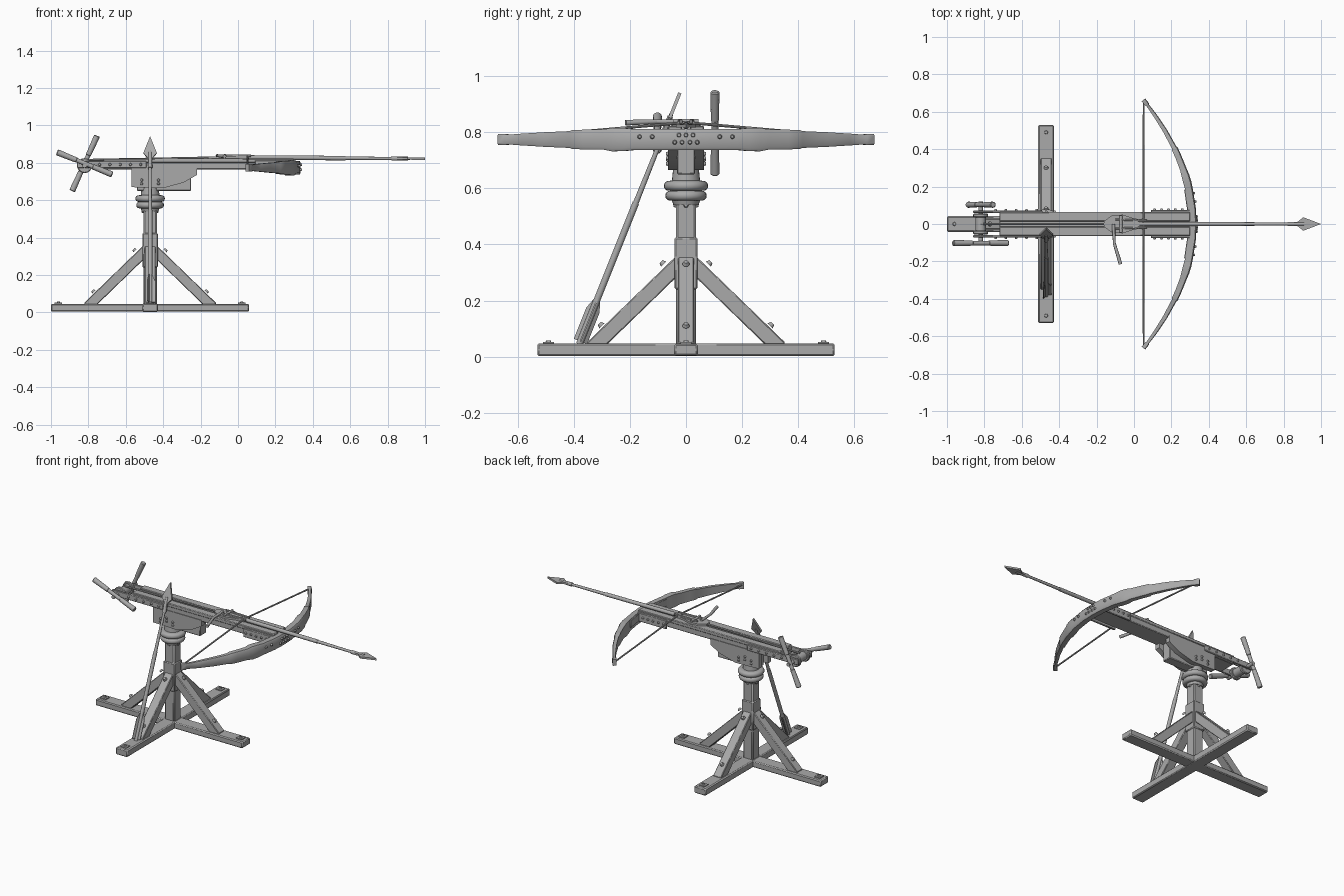
import bpy, bmesh, math
from mathutils import Vector, Matrix

if "Cube" in bpy.data.objects:
    bpy.data.objects.remove(bpy.data.objects["Cube"])

grey = bpy.data.materials.new("plain grey")
grey.use_nodes = True
COLOUR = (0.4, 0.4, 0.4, 1)
grey.diffuse_color = COLOUR
grey.node_tree.nodes["Principled BSDF"].inputs["Base Color"].default_value = COLOUR

PX = -0.47          # pedestal centre
V = Vector


def finish(name, bm, bevel=0):
    bmesh.ops.recalc_face_normals(bm, faces=bm.faces)
    mesh = bpy.data.meshes.new(name)
    bm.to_mesh(mesh)
    bm.free()
    ob = bpy.data.objects.new(name, mesh)
    bpy.context.collection.objects.link(ob)
    mesh.materials.append(grey)
    if bevel:
        mod = ob.modifiers.new("bevel", 'BEVEL')
        mod.width, mod.segments = bevel, 1
    bpy.ops.object.select_all(action='DESELECT')
    ob.select_set(True)
    bpy.context.view_layer.objects.active = ob
    bpy.ops.object.shade_smooth_by_angle(angle=math.radians(35))
    return ob


def box(name, lo, hi, bevel=0.004):
    lo, hi = V(lo), V(hi)
    bm = bmesh.new()
    bmesh.ops.create_cube(bm, size=1, matrix=Matrix.Translation((lo + hi) / 2)
                          @ Matrix.Diagonal((*(hi - lo), 1)))
    return finish(name, bm, bevel)


def along(p, q):
    p, q = V(p), V(q)
    return Matrix.Translation((p + q) / 2) @ (q - p).to_track_quat('Z', 'Y').to_matrix().to_4x4()


def beam(name, p, q, w, h, bevel=0.004):
    bm = bmesh.new()
    bmesh.ops.create_cube(bm, size=1, matrix=along(p, q) @ Matrix.Diagonal((w, h, (V(q) - V(p)).length, 1)))
    return finish(name, bm, bevel)


def rod(name, p, q, r, r2=None, sides=12, bevel=0):
    bm = bmesh.new()
    bmesh.ops.create_cone(bm, cap_ends=True, segments=sides, radius1=r, radius2=r if r2 is None else r2,
                          depth=(V(q) - V(p)).length, matrix=along(p, q))
    return finish(name, bm, bevel)


def stud(name, p, direction, r=0.009):
    d = V(direction)
    rod(name, V(p) - d * 0.004, V(p) + d * 0.008, r, r * 0.6, 10)


def plate(name, outline, matrix, thick):
    """Extruded flat outline, centred on its own plane."""
    bm = bmesh.new()
    face = bm.faces.new([bm.verts.new((x, y, -thick / 2)) for x, y in outline])
    new = bmesh.ops.extrude_face_region(bm, geom=[face])["geom"]
    bmesh.ops.translate(bm, verts=[v for v in new if isinstance(v, bmesh.types.BMVert)], vec=(0, 0, thick))
    bm.transform(matrix)
    return finish(name, bm)


def lathe(name, profile, sides=24):
    """Profile of (radius, z) spun about the pedestal axis."""
    bm = bmesh.new()
    vs = [bm.verts.new((PX + r, 0, z)) for r, z in profile]
    edges = [bm.edges.new(e) for e in zip(vs, vs[1:])]
    bmesh.ops.spin(bm, geom=vs + edges, cent=(PX, 0, 0), axis=(0, 0, 1), angle=math.tau, steps=sides)
    bmesh.ops.remove_doubles(bm, verts=bm.verts, dist=0.0005)
    return finish(name, bm)


# Crossed base
box("base_beam_long", (PX - 0.53, -0.042, 0.004), (PX + 0.53, 0.042, 0.046), 0.006)
box("base_beam_cross", (PX - 0.042, -0.53, 0.002), (PX + 0.042, 0.53, 0.048), 0.006)

# Post, collar and four braces with their fixings
box("post", (PX - 0.036, -0.036, 0.04), (PX + 0.036, 0.036, 0.56), 0.008)
box("post_collar", (PX - 0.041, -0.041, 0.24), (PX + 0.041, 0.041, 0.425), 0.005)
for i in range(4):
    d = V((math.cos(i * math.pi / 2), math.sin(i * math.pi / 2), 0)).to_tuple(3)
    d = V(d)
    c, up = V((PX, 0, 0)), V((0, 0, 1))
    beam("brace", c + d * 0.335 + up * 0.03, c + d * 0.01 + up * 0.345, 0.058, 0.055)
    for r, z in ((0.29, 0.10), (0.07, 0.32)):
        n = (d + up).normalized()
        stud("brace_bolt", c + d * r + up * z + n * 0.018, n, 0.013)
    end = c + d * 0.49 + up * 0.05
    box("base_bolt_plate", end - V((0.02, 0.02, 0.006)), end + V((0.02, 0.02, 0.003)), 0)
    stud("base_bolt", end, up, 0.013)
    stud("post_bolt", c + d * 0.037 + up * 0.54, d, 0.01)

# Swivel: two rounded rings and a neck
rings = [(0, 0.54), (0.045, 0.54), (0.05, 0.556)]
for z, r in ((0.574, 0.074), (0.609, 0.079)):
    rings += [(r - 0.017 + 0.017 * math.cos(a), z + 0.0175 * math.sin(a))
              for a in [math.pi * (k / 8 - 0.5) for k in range(9)]]
rings += [(0.05, 0.628), (0.045, 0.68), (0, 0.68)]
lathe("swivel", rings)

# Yoke cheeks carrying the stock
cheek = [(-0.57, 0.775), (-0.57, 0.67), (-0.4, 0.665), (-0.29, 0.695), (-0.22, 0.735), (-0.22, 0.775)]
stand = Matrix.Rotation(math.pi / 2, 4, 'X')
for s in (-1, 1):
    plate("yoke_cheek", cheek, Matrix.Translation((0, s * 0.047, 0)) @ stand, 0.034)
    for x in (-0.515, -0.47, -0.425):
        for z in (0.688, 0.708):
            stud("yoke_bolt", (x, s * 0.064, z if x != PX else z + 0.015), (0, s, 0))
box("yoke_core", (-0.54, -0.032, 0.65), (-0.25, 0.032, 0.77))

# Stock with a channel between two top rails
box("stock", (-0.72, -0.06, 0.765), (0.31, 0.06, 0.808))
for s in (-1, 1):
    box("stock_rail", (-0.72, min(s * 0.014, s * 0.064), 0.8), (0.3, max(s * 0.014, s * 0.064), 0.823))
    # Rear iron arms that hold the winch
    box("winch_arm", (-0.86, s * 0.066 - 0.006, 0.772), (-0.49, s * 0.066 + 0.006, 0.81), 0.003)
    for k in range(5):
        stud("arm_bolt", (-0.74 + k * 0.055, s * 0.072, 0.791), (0, s, 0))
    # Front irons with a flange against the bow
    box("bow_iron", (0.09, s * 0.069 - 0.007, 0.755), (0.3, s * 0.069 + 0.007, 0.812), 0.003)
    beam("bow_flange", (0.292, s * 0.07, 0.783), (0.275, s * 0.185, 0.783), 0.014, 0.05, 0.003)
    for k in range(5):
        stud("iron_bolt", (0.11 + k * 0.037, s * 0.076, 0.785), (0, s, 0))

# Winch drum, axle and offset crank bars
WX, WZ = -0.82, 0.785
rod("winch_axle", (WX, -0.115, WZ), (WX, 0.12, WZ), 0.012)
rod("winch_drum", (WX, -0.045, WZ), (WX, 0.045, WZ), 0.028, sides=16)
for s in (-1, 1):
    rod("drum_rim", (WX, s * 0.035, WZ), (WX, s * 0.055, WZ), 0.04, sides=16, bevel=0.004)
for y, dx, dz in ((-0.102, 0.148, -0.06), (0.103, 0.067, 0.148)):
    a, b = V((WX - dx, y, WZ + 0.012 - dz)), V((WX + dx, y, WZ + 0.012 + dz))
    rod("crank_bar", a, b, 0.012)
    for e, f in ((a, b), (b, a)):
        rod("crank_grip", e, e.lerp(f, 0.36), 0.0165, 0.014, bevel=0.004)

# Bow: tapered limbs lofted along a shallow curve, with bound swellings
half = [(0, 0.037, 0.02), (0.08, 0.037, 0.02), (0.18, 0.037, 0.02), (0.22, 0.041, 0.022), (0.26, 0.042, 0.021),
        (0.29, 0.036, 0.018), (0.36, 0.035, 0.017), (0.4, 0.034, 0.017), (0.41, 0.03, 0.013),
        (0.5, 0.026, 0.012), (0.58, 0.021, 0.01), (0.635, 0.017, 0.008), (0.64, 0.02, 0.012), (0.664, 0.02, 0.012)]


def bow_x(y):
    return 0.315 - 0.6 * y * y


bm = bmesh.new()
loops = []
for y, h, t in [(-y, h, t) for y, h, t in half[:0:-1]] + half:
    n = V((1, 1.2 * y, 0)).normalized() * t
    mid = V((bow_x(y), y, 0.774))
    loops.append([bm.verts.new(mid + n * a + V((0, 0, h * b)))
                  for a, b in ((1, 0.75), (0.7, 1), (-1, 1), (-1, -1), (0.7, -1), (1, -0.75))])
for p, q in zip(loops, loops[1:]):
    for k in range(6):
        bm.faces.new((p[k - 1], p[k], q[k], q[k - 1]))
bm.faces.new(loops[0])
bm.faces.new(loops[-1])
finish("bow", bm)
for y, z in ((0, 0.79), (0.025, 0.79), (0.04, 0.764), (0.014, 0.764), (0.12, 0.784), (0.165, 0.784)):
    for s in ((-1, 1) if y else (1,)):
        stud("bow_bolt", (bow_x(y) + 0.02, s * y, z), (1, 0, 0))

# Bowstring and the winch rope
for s in (-1, 1):
    rod("bowstring", (0.052, s * 0.655, 0.778), (0.05, s * 0.02, 0.833), 0.005, sides=8)
    rod("string_loop", (0.05, s * 0.648, 0.776), (0.064, s * 0.656, 0.776), 0.012, sides=8)
rod("bowstring_centre", (0.05, -0.03, 0.833), (0.05, 0.03, 0.833), 0.007, sides=8)
rod("winch_rope", (WX, 0, 0.815), (-0.14, 0, 0.828), 0.006, sides=8)

# Trigger block, claws and bent lever
claw = [(-0.16, 0.015), (-0.12, 0.045), (-0.06, 0.05), (0, 0.03), (0.06, 0.022),
        (0.06, -0.022), (0, -0.03), (-0.06, -0.05), (-0.12, -0.045), (-0.16, -0.015)]
plate("trigger_block", claw, Matrix.Translation((0, 0, 0.827)), 0.016)
for s in (-1, 1):
    beam("trigger_claw", (-0.1, s * 0.024, 0.838), (0.07, s * 0.018, 0.838), 0.01, 0.014, 0.002)
rod("trigger_pin", (-0.07, -0.045, 0.84), (-0.07, 0.045, 0.84), 0.008)
rod("lever_arm", (-0.11, 0, 0.838), (-0.105, -0.11, 0.838), 0.009, 0.007)
rod("lever_handle", (-0.105, -0.105, 0.838), (-0.072, -0.215, 0.834), 0.008, 0.01)

# Bolts: one loaded, one leaning against the stock
HEAD = [(0, 0), (-0.095, 0.036), (-0.125, 0.012), (-0.155, 0.01),
        (-0.155, -0.01), (-0.125, -0.012), (-0.095, -0.036)]


def missile(name, tail, tip, side, vanes):
    tail, tip, side = V(tail), V(tip), V(side)
    d = (tip - tail).normalized()
    n = d.cross(side)
    frame = Matrix((d, side, n)).transposed().to_4x4()
    neck = tip - d * 0.13
    rod(name + "_shaft", tail, tail.lerp(neck, 0.65), 0.012, 0.012)
    rod(name + "_foreshaft", tail.lerp(neck, 0.64), neck + d * 0.05, 0.01, 0.007)
    rod(name + "_socket", neck - d * 0.05, neck + d * 0.04, 0.012, 0.01)
    plate(name + "_head", HEAD, Matrix.Translation(tip) @ frame, 0.012)
    if vanes:
        vane = [(0.01, 0), (0.01, 0.028), (0.13, 0.028), (0.2, 0)]
        for k in range(3):
            turn = Matrix.Rotation(math.tau * k / 3, 4, 'X')
            plate(name + "_vane", vane, Matrix.Translation(tail) @ frame @ turn, 0.005)


missile("loaded_bolt", (0.03, 0, 0.829), (1.0, 0, 0.822), (0, 1, 0), False)
missile("leaning_bolt", (PX, -0.38, 0.045), (PX, -0.022, 0.94), (1, 0, 0), True)
